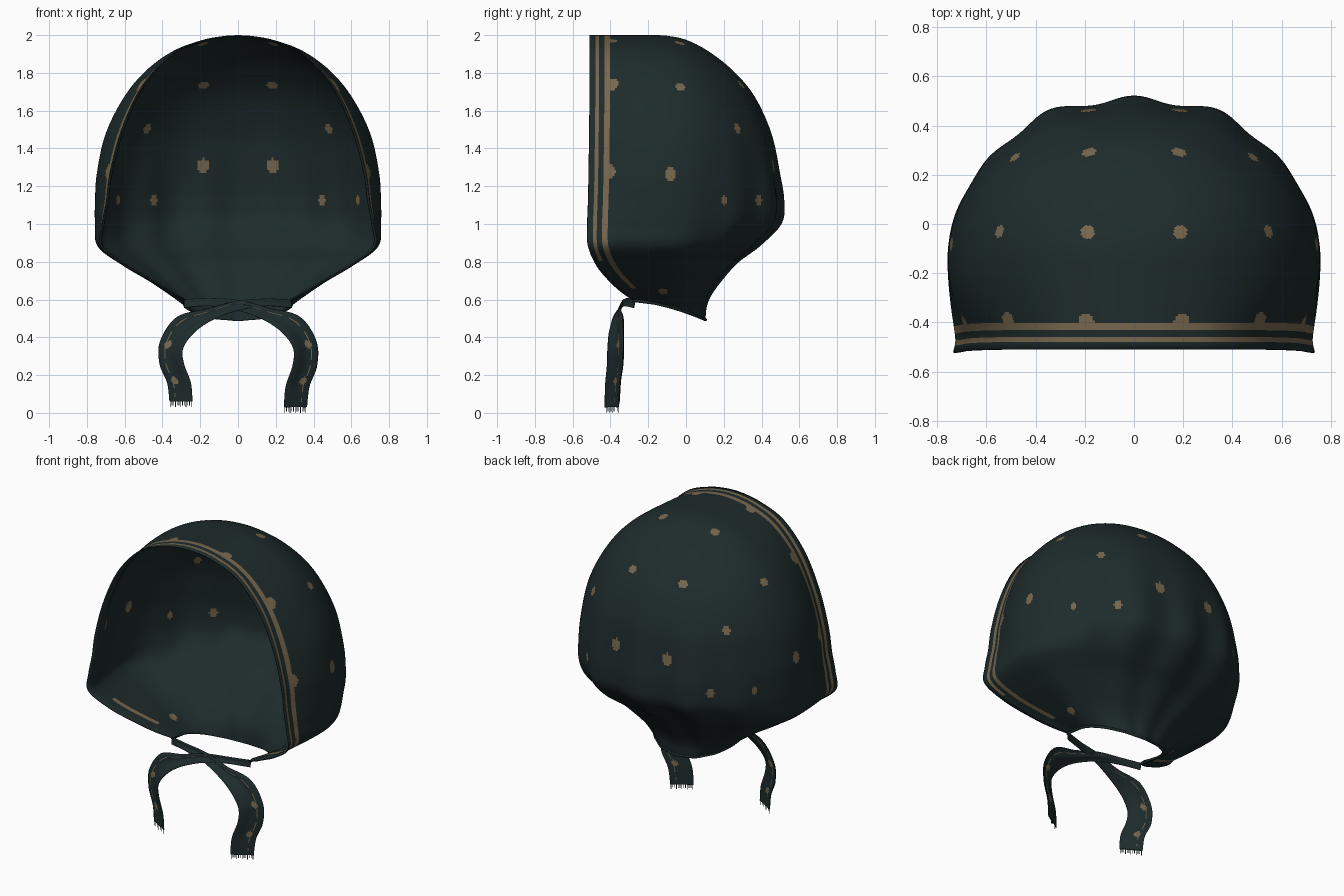
import bpy, bmesh, math
from mathutils import Vector, kdtree

if "Cube" in bpy.data.objects:
    bpy.data.objects.remove(bpy.data.objects["Cube"])


def material(name, rgb):
    m = bpy.data.materials.new(name)
    m.diffuse_color = (*rgb, 1)
    m.use_nodes = True
    m.node_tree.nodes["Principled BSDF"].inputs["Base Color"].default_value = m.diffuse_color
    return m


CLOTH = material("dark teal cloth", (0.0130, 0.0240, 0.0245))
TAN = material("tan print", (0.185, 0.135, 0.075))


def spline(rows, steps):
    """Catmull-Rom through rows of numbers."""
    pts = [Vector(r) for r in rows]
    out, n = [], len(pts)
    for i in range(n - 1):
        p0, p1, p2, p3 = pts[max(i - 1, 0)], pts[i], pts[i + 1], pts[min(i + 2, n - 1)]
        for k in range(steps):
            t = k / steps
            out.append(0.5 * (2 * p1 + (p2 - p0) * t + (2 * p0 - 5 * p1 + 4 * p2 - p3) * t * t
                              + (3 * p1 - p0 - 3 * p2 + p3) * t ** 3))
    out.append(pts[-1])
    return out


def finish(bm, name, thickness=0.0):
    mesh = bpy.data.meshes.new(name)
    bm.to_mesh(mesh)
    bm.free()
    # slots 0-2 outside (cloth, spots, border), 3-5 the lining where the border does not show
    for m in (CLOTH, TAN, TAN, CLOTH, TAN, CLOTH):
        mesh.materials.append(m)
    mesh.polygons.foreach_set("use_smooth", [True] * len(mesh.polygons))
    ob = bpy.data.objects.new(name, mesh)
    bpy.context.collection.objects.link(ob)
    if thickness:
        mod = ob.modifiers.new("cloth thickness", 'SOLIDIFY')
        mod.thickness = thickness
        mod.offset = -1
        mod.material_offset = 3
    return ob


def grid(bm, rows, rule):
    """Skin a grid of points; rule(row, column) gives the material index."""
    vs = [[bm.verts.new(p) for p in r] for r in rows]
    for i in range(len(vs) - 1):
        for j in range(len(vs[0]) - 1):
            f = bm.faces.new((vs[i][j], vs[i][j + 1], vs[i + 1][j + 1], vs[i + 1][j]))
            f.material_index = rule(i, j)


# Hood levels: height, widest half width, half width at opening, front y, back y, drop at nape
LEVELS = [
    (.595, .285, .275, -.28, .10, .10), (.64, .365, .355, -.345, .11, .06),
    (.70, .465, .455, -.41, .155, .03), (.78, .61, .595, -.475, .25, 0),
    (.88, .742, .718, -.518, .375, 0), (1.0, .757, .712, -.522, .49, 0),
    (1.12, .757, .69, -.518, .508, 0), (1.27, .747, .67, -.515, .49, 0),
    (1.48, .70, .615, -.512, .45, 0), (1.68, .598, .53, -.51, .36, 0),
    (1.82, .478, .43, -.51, .24, 0), (1.92, .335, .315, -.51, .11, 0),
    (1.975, .185, .175, -.51, 0, 0), (1.995, .075, .075, -.51, -.09, 0),
    (2.0, 0, 0, -.51, -.15, 0)]
MID = -.15
BANDS = [0, .03, .050, .078, .108]          # offsets from the opening, for the border stripes
SIDE, BACK = 28, 96


def section(level):
    z, w, wf, front, back, drop = level
    half = []
    # side panel: straight border with a slightly flared lip, then widening
    ys = [front + d for d in BANDS]
    last = ys[-1]
    ys += [last + (MID - last) * k / SIDE for k in range(1, SIDE)]
    for y in ys:
        t = max(0, (y - front - .06) / (MID - front - .06))
        lip = .010 * min(1, wf * 3) * max(0, 1 - (y - front) / .04)
        half.append((wf + lip + (w - wf) * math.sin(t * math.pi / 2), y))
    # rounded back with soft gathers fading upward
    fade = .022 * math.exp(-((z - .82) / .28) ** 2) + .012 * math.exp(-((z - 1.15) / .3) ** 2)
    broad = .025 * math.exp(-((z - 1.15) / .35) ** 2)
    for k in range(BACK + 1):
        a = math.pi / 2 * k / BACK
        g = 1 + fade * math.sin(a) ** 2 * math.cos(14 * a + math.pi)
        g += broad * math.exp(-((a - 1.08) / .2) ** 2)
        half.append((w * math.cos(a) * g, MID + (back - MID) * math.sin(a) * g))
    full = half + [(-x, y) for x, y in reversed(half[:-1])]
    return [Vector((x, y, z - drop * max(0, (y + .28) / .38) ** 1.6)) for x, y in full]


rows = [section(l) for l in spline(LEVELS, 12)]
ncol = len(rows[0]) - 1


def border(i, j):
    j, z = min(j, ncol - 1 - j), rows[i][0].z
    if j == 1 and z > .80:
        return 2
    if j == 3 and z > .655:
        return 1 if z < .80 else 2
    return 0


bm = bmesh.new()
grid(bm, rows, border)
bmesh.ops.remove_doubles(bm, verts=bm.verts, dist=.0005)

# Printed spots (place and radius), mirrored left and right
SPOTS = [(.19, .33, 1.765, .027), (.185, .48, 1.31, .029), (.51, .30, 1.52, .024),
         (.455, .39, 1.13, .024), (.56, -.03, 1.74, .026), (.75, -.08, 1.27, .027),
         (.19, -.03, 1.97, .028), (.19, -.395, 1.97, .032), (.52, -.395, 1.74, .032),
         (.67, -.395, 1.28, .03), (.63, .2, 1.13, .02), (.38, -.12, .66, .026)]
faces = list(bm.faces)
centres = [f.calc_center_median() for f in faces]
tree = kdtree.KDTree(len(faces))
for i, c in enumerate(centres):
    tree.insert(c, i)
tree.balance()
for x, y, z, r in SPOTS:
    for s in (-1, 1):
        centre = tree.find((s * x, y, z))[0]
        for _, i, _ in tree.find_range(centre, r * 1.4):
            d = centres[i] - centre
            d.z *= .78
            if d.length < r and faces[i].material_index == 0:
                faces[i].material_index = 1
finish(bm, "hood", .006)

# Rolled hem around the nape
curve = bpy.data.curves.new("nape_hem", 'CURVE')
curve.dimensions = '3D'
curve.bevel_depth = .008
curve.bevel_resolution = 2
hem = rows[0][::4]
sp = curve.splines.new('POLY')
sp.points.add(len(hem) - 1)
for p, co in zip(sp.points, hem):
    p.co = (*co, 1)
curve.materials.append(CLOTH)
bpy.context.collection.objects.link(bpy.data.objects.new("nape_hem", curve))

# Tie ribbon: centre point, then half-width vector
TIE = [
    (-.285, -.275, .578, 0, .004, .022), (-.15, -.315, .585, 0, .008, .02),
    (0, -.335, .568, .005, .012, .025), (.15, -.36, .522, .015, .02, .03),
    (.28, -.365, .465, .045, .035, .042), (.352, -.368, .36, .06, .04, .02),
    (.352, -.372, .25, .064, .04, 0), (.314, -.385, .14, .062, .038, 0),
    (.303, -.39, .03, .06, .036, 0)]
CROSS = 24


def tie(name, side, lift, shift):
    path = spline(TIE, 12)
    n = len(path) - 1
    pts = []
    for i, p in enumerate(path):
        t = i / n
        c, w = Vector(p[:3]), Vector(p[3:])
        c.z += lift * max(0, (t - .6) / .4)
        c.y += shift * math.sin(math.pi * min(1, t * 2))
        ripple = .006 * math.sin(math.pi * t)
        row = []
        for k in range(CROSS + 1):
            u = 2 * k / CROSS - 1
            q = c + w * u
            q.y += ripple * math.cos(u * 4)
            row.append(Vector((q.x * side, q.y, q.z)))
        pts.append(row)

    def rule(i, j):
        z = pts[i][j].z
        spot = i > n * .5 and min(math.hypot((j - 15) * .006, z - h) for h in (.365, .175)) < .02
        line = j == 17 and n * .2 < i < n * .95 and i % 9 < 6
        return 1 if spot or line else 0

    bm = bmesh.new()
    grid(bm, pts, rule)
    finish(bm, name, .005)

    # Frayed threads at the cut end
    bm = bmesh.new()
    a, b = pts[-1][0], pts[-1][-1]
    for k in range(13):
        p = a.lerp(b, (k + .5) / 13)
        e = (b - a) * .015
        d = Vector((0, 0, -.030 if k % 3 == 0 else -.022))
        bm.faces.new([bm.verts.new(v) for v in (p - e, p + e, p + e + d, p - e + d)])
    finish(bm, name + "_fringe")


tie("right_tie", 1, 0, 0)
tie("left_tie", -1, .03, -.012)
